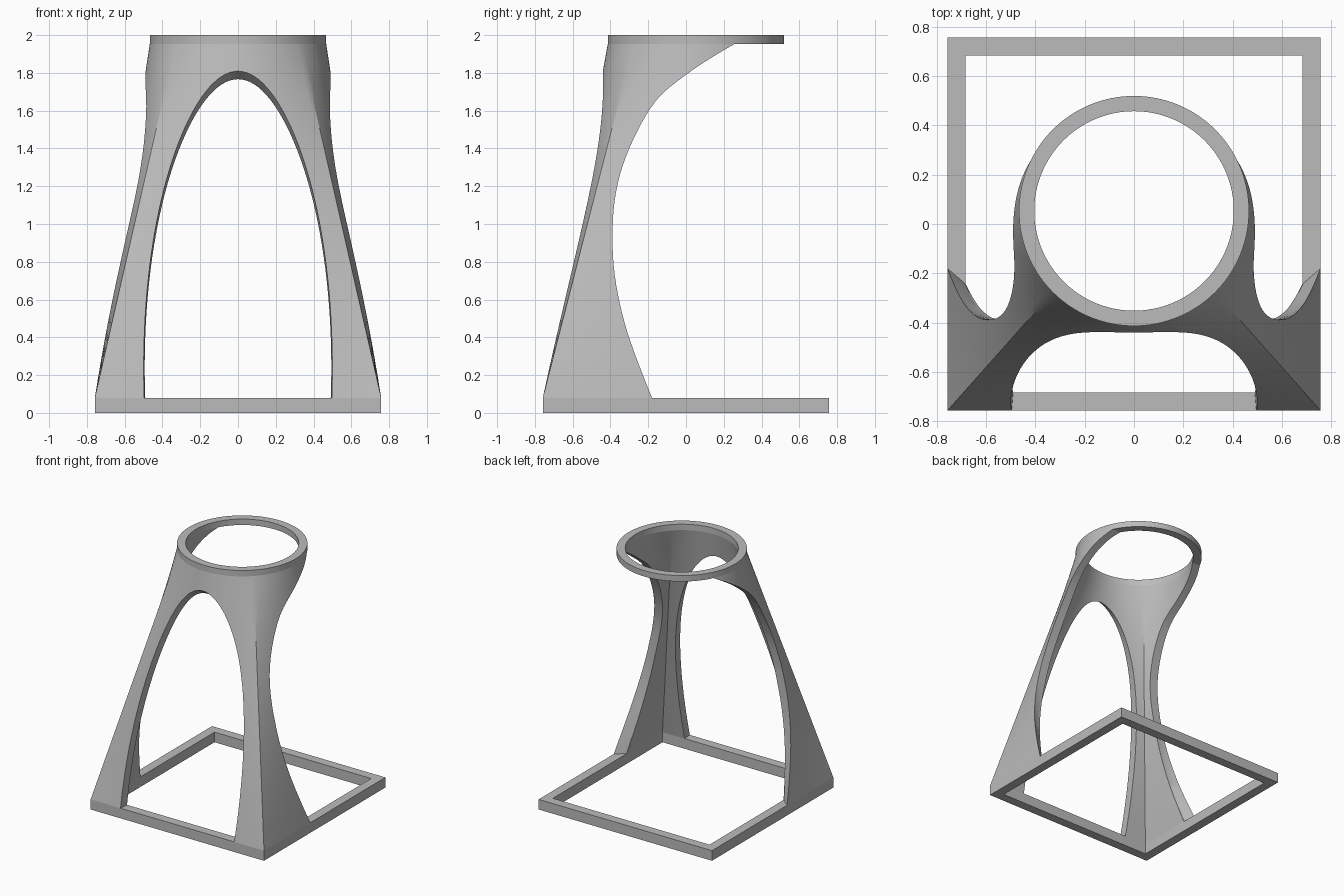
import bpy, bmesh
from math import sin, cos, pi, radians
from mathutils import Vector

if "Cube" in bpy.data.objects:
    bpy.data.objects.remove(bpy.data.objects["Cube"])

BASE_Z, RING_Z, TOP_Z = 0.08, 1.953, 2.0
SQ_OUT, SQ_IN = 0.758, 0.685
R_OUT, R_IN, RING_Y = 0.467, 0.405, 0.053
SEG, ROWS = 128, 20

grey = bpy.data.materials.new("plain grey")
grey.use_nodes = True
grey.diffuse_color = (0.5, 0.5, 0.5, 1)
grey.node_tree.nodes["Principled BSDF"].inputs["Base Color"].default_value = (0.5, 0.5, 0.5, 1)


def skin(name, loops, wrap):
    """Skin closed loops; wrap the last onto the first, or cap both ends."""
    bm = bmesh.new()
    rows = [[bm.verts.new(p) for p in loop] for loop in loops]
    n = len(rows[0])
    for a, b in zip(rows, rows[1:] + rows[:1] if wrap else rows[1:]):
        for j in range(n):
            k = (j + 1) % n
            bm.faces.new((a[j], a[k], b[k], b[j]))
    if not wrap:
        bm.faces.new(rows[0])
        bm.faces.new(rows[-1])
        bmesh.ops.triangulate(bm, faces=bm.faces[:])
    bmesh.ops.recalc_face_normals(bm, faces=bm.faces[:])
    mesh = bpy.data.meshes.new(name)
    bm.to_mesh(mesh)
    bm.free()
    mesh.materials.append(grey)
    ob = bpy.data.objects.new(name, mesh)
    bpy.context.collection.objects.link(ob)
    return ob


def square(h, z):
    return [(x * h, y * h, z) for x, y in ((-1, -1), (1, -1), (1, 1), (-1, 1))]


def circle(r, z):
    return [Vector((r * cos(2 * pi * i / SEG), RING_Y + r * sin(2 * pi * i / SEG), z))
            for i in range(SEG)]


def even_square(h, z):
    """Square with as many points as the circle, spaced evenly."""
    corners = [Vector(p) for p in ((h, 0, z), (h, h, z), (-h, h, z), (-h, -h, z), (h, -h, z), (h, 0, z))]
    pts = []
    for i in range(SEG):
        u = 4 * i / SEG + 0.5
        side = int(u)
        f = u - side
        if side == 0:
            pts.append(Vector((h, h * (2 * f - 1), z)))
        elif side == 4:
            pts.append(Vector((h, h * (2 * f - 1), z)))
        else:
            pts.append(corners[side].lerp(corners[side + 1], f))
    return pts


def transition(h, r):
    low, high = even_square(h, BASE_Z), circle(r, RING_Z)
    return [[a.lerp(b, i / ROWS) for a, b in zip(low, high)] for i in range(ROWS + 1)]


def smooth_path(pts, steps=8):
    """Catmull-Rom through the inner points."""
    out = []
    for a, b, c, d in zip(pts, pts[1:], pts[2:], pts[3:]):
        for s in range(steps):
            t = s / steps
            out.append(0.5 * (2 * b + (c - a) * t + (2 * a - 5 * b + 4 * c - d) * t * t
                              + (3 * b - a - 3 * c + d) * t ** 3))
    return out + [pts[-2]]


def cut(target, cutter):
    cutter.hide_render = True
    mod = target.modifiers.new("cut", "BOOLEAN")
    mod.operation, mod.solver, mod.object = "DIFFERENCE", "EXACT", cutter
    bpy.context.view_layer.objects.active = target
    bpy.ops.object.modifier_apply(modifier=mod.name)
    bpy.data.objects.remove(cutter)


# Square floor frame and round top ring
base_frame = skin("base_frame", [square(SQ_OUT, 0), square(SQ_OUT, BASE_Z),
                                 square(SQ_IN, BASE_Z), square(SQ_IN, 0)], True)
top_ring = skin("top_ring", [circle(R_OUT, RING_Z), circle(R_OUT, TOP_Z),
                             circle(R_IN, TOP_Z), circle(R_IN, RING_Z)], True)

# Hollow square-to-round body
shell = skin("tapered_shell", transition(SQ_OUT, R_OUT) + transition(SQ_IN, R_IN)[::-1], True)

# Front arch, narrowing inward
outer, inner = [], []
for i in range(81):
    a = radians(-9.5 + 199 * i / 80)
    z = 0.25 + 1.56 * sin(a)
    wall_y = -SQ_OUT + 0.183 * (z - BASE_Z)
    o = Vector((0.5 * cos(a), wall_y, z))
    d = Vector((0.495 * cos(a), wall_y + 0.065, 0.25 + 1.51 * sin(a))) - o
    outer.append(o - d)
    inner.append(o + d * 3)
cut(shell, skin("arch_cutter", [outer, inner], False))

# Open back and swept sides, following a curve in the side plane
path = smooth_path([Vector(p) for p in (
    (0, -0.25), (-0.12, -0.02), (-0.18, 0.08), (-0.325, 0.49), (-0.388, 0.89), (-0.35, 1.26),
    (-0.19, 1.61), (0, 1.79), (0.257, 1.953), (0.42, 2.03), (0.6, 2.1))])
loops = []
for side, depth in ((-1, -0.2), (-1, 0), (-1, 0.07), (1, 0.07), (1, 0), (1, -0.2)):
    loop = []
    for y, z in path:
        x = SQ_OUT - 0.155 * (z - BASE_Z) - depth
        splay = 0.06 * max(0, (0.88 - z) / 0.8) if depth > 0 else 0
        loop.append((side * x, y - splay, z))
    for z in (path[-1].y, path[0].y):
        loop.append((side * (SQ_OUT - 0.155 * (z - BASE_Z) - depth), 1.2, z))
    loops.append(loop)
cut(shell, skin("back_cutter", loops, False))

# Smooth curved walls, crisp edges
for ob in (shell, top_ring):
    bpy.ops.object.select_all(action="DESELECT")
    ob.select_set(True)
    bpy.context.view_layer.objects.active = ob
    bpy.ops.object.shade_smooth_by_angle(angle=radians(25))
